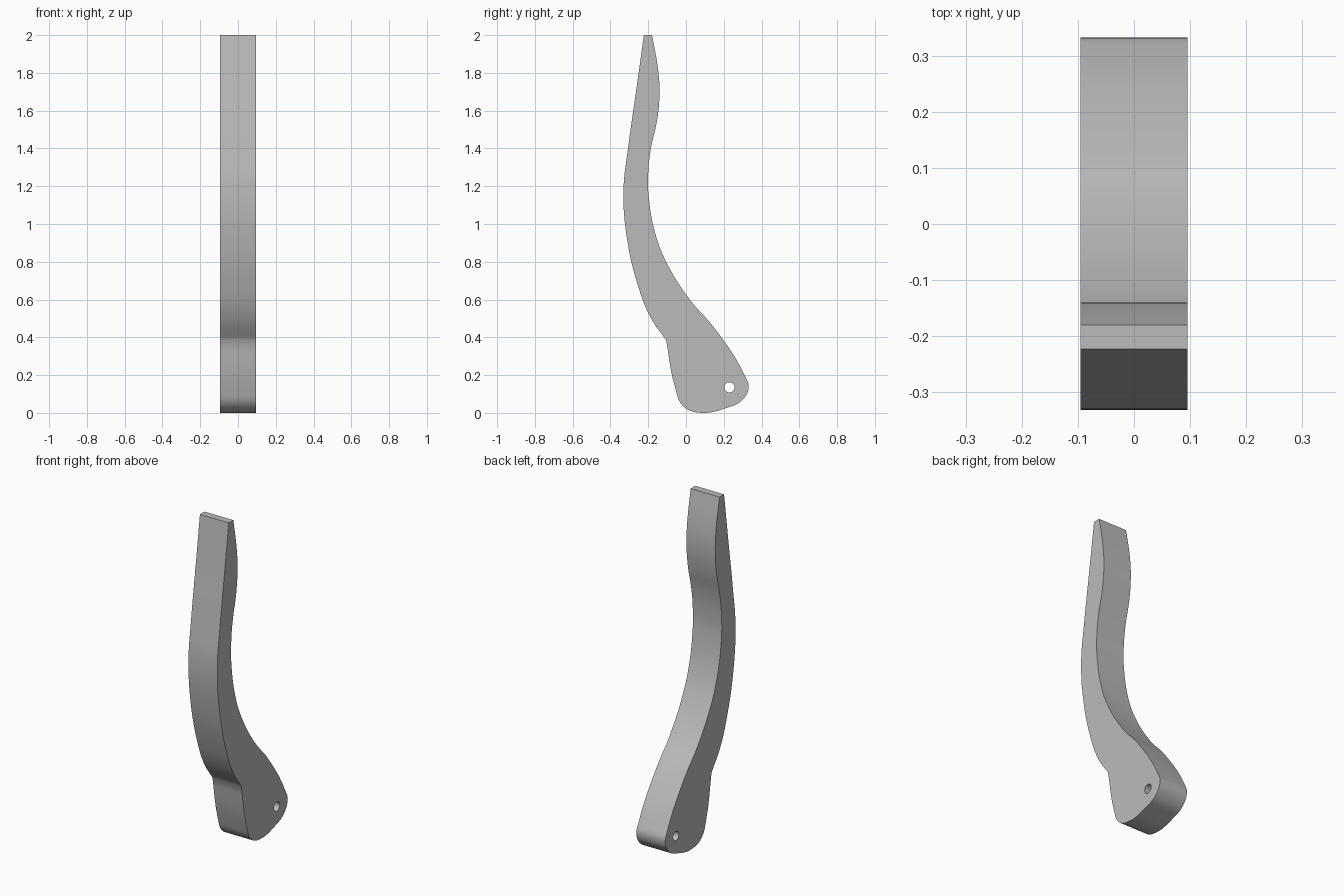
import bpy
import bmesh
from math import cos, sin, pi, radians
from mathutils import Euler

if "Cube" in bpy.data.objects:
    bpy.data.objects.remove(bpy.data.objects["Cube"])

HALF_WIDTH = 0.095

# Side outline (y, z): up the back edge is last, corners are listed separately
outline = [
    (-0.223, 2.0), (-0.262, 1.72), (-0.307, 1.4), (-0.331, 1.18),
    (-0.312, 0.92), (-0.25, 0.66), (-0.185, 0.5), (-0.105, 0.385),
    (-0.055, 0.125), (-0.015, 0.035), (0.07, 0.001), (0.22, 0.028),
    (0.295, 0.065), (0.332, 0.135), (0.31, 0.2), (0.15, 0.45),
    (0.02, 0.6), (-0.1, 0.79), (-0.16, 0.94), (-0.198, 1.15),
    (-0.2, 1.27), (-0.186, 1.4), (-0.153, 1.55), (-0.14, 1.69),
    (-0.148, 1.82), (-0.18, 2.0),
]
corners = {0, 7, 25}
hole = [(0.23 + 0.027 * cos(i * pi / 4), 0.135 + 0.027 * sin(i * pi / 4))
        for i in range(8)]


def add_loop(curve, points, sharp=()):
    spline = curve.splines.new('BEZIER')
    spline.bezier_points.add(len(points) - 1)
    spline.use_cyclic_u = True
    for i, (bp, (a, b)) in enumerate(zip(spline.bezier_points, points)):
        bp.co = (a, b, 0)
        kind = 'VECTOR' if i in sharp else 'AUTO'
        bp.handle_left_type = bp.handle_right_type = kind


# Lever: filled profile with a pin hole, extruded across its width
curve = bpy.data.curves.new("lever_profile", 'CURVE')
curve.dimensions = '2D'
curve.fill_mode = 'BOTH'
curve.resolution_u = 5
curve.extrude = HALF_WIDTH
add_loop(curve, outline, corners)
add_loop(curve, hole)
profile = bpy.data.objects.new("lever_profile", curve)
bpy.context.collection.objects.link(profile)
bpy.context.view_layer.update()
evaluated = profile.evaluated_get(bpy.context.evaluated_depsgraph_get())
mesh = bpy.data.meshes.new_from_object(evaluated)
bpy.data.objects.remove(profile)

# Stand the profile up and weld the caps to the sides
mesh.transform(Euler((pi / 2, 0, pi / 2)).to_matrix().to_4x4())
bm = bmesh.new()
bm.from_mesh(mesh)
bmesh.ops.remove_doubles(bm, verts=bm.verts, dist=0.0001)
bmesh.ops.recalc_face_normals(bm, faces=bm.faces)
bm.to_mesh(mesh)
bm.free()

# Plain grey finish
grey = bpy.data.materials.new("plain_grey")
grey.use_nodes = True
colour = (0.5, 0.5, 0.5, 1)
grey.diffuse_color = colour
grey.node_tree.nodes["Principled BSDF"].inputs["Base Color"].default_value = colour
mesh.materials.clear()
mesh.materials.append(grey)

lever = bpy.data.objects.new("curved_lever", mesh)
bpy.context.collection.objects.link(lever)
bpy.ops.object.select_all(action='DESELECT')
lever.select_set(True)
bpy.context.view_layer.objects.active = lever
bpy.ops.object.shade_smooth_by_angle(angle=radians(30))
